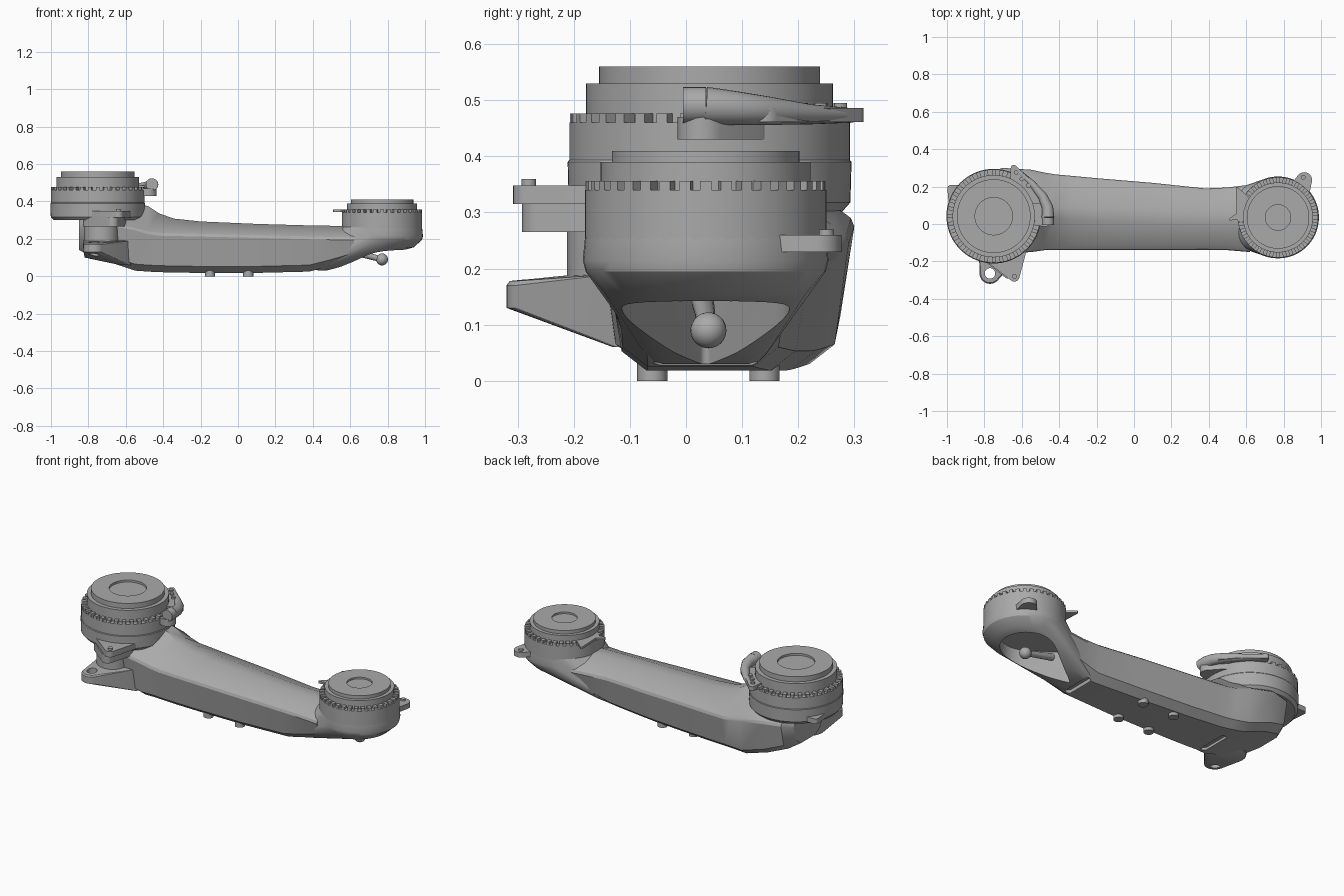
import bpy, bmesh
from math import sin, cos, pi, radians
from mathutils import Matrix, Vector

if "Cube" in bpy.data.objects:
    bpy.data.objects.remove(bpy.data.objects["Cube"])

metal = bpy.data.materials.new("grey_metal")
metal.use_nodes = True
GREY = (0.4, 0.4, 0.4, 1)
metal.diffuse_color = GREY
metal.node_tree.nodes["Principled BSDF"].inputs["Base Color"].default_value = GREY


def finish(name, bm, angle=30):
    """Turn a bmesh into a shaded object."""
    bmesh.ops.recalc_face_normals(bm, faces=bm.faces)
    mesh = bpy.data.meshes.new(name)
    bm.to_mesh(mesh)
    bm.free()
    mesh.materials.append(metal)
    ob = bpy.data.objects.new(name, mesh)
    bpy.context.collection.objects.link(ob)
    shade(mesh, angle)
    return ob


def shade(mesh, angle=30):
    for p in mesh.polygons:
        p.use_smooth = True
    mesh.set_sharp_from_angle(angle=radians(angle))


def circle(x, y, z, r, n=32):
    return [Vector((x + r * cos(2 * pi * i / n), y + r * sin(2 * pi * i / n), z)) for i in range(n)]


def hull(name, discs, n=32, angle=30):
    """Convex skin around flat discs (x, y, z, radius)."""
    bm = bmesh.new()
    for d in discs:
        for p in circle(*d, n):
            bm.verts.new(p)
    res = bmesh.ops.convex_hull(bm, input=bm.verts[:])
    junk = {v for v in res["geom_interior"] + res["geom_unused"] if isinstance(v, bmesh.types.BMVert)}
    bmesh.ops.delete(bm, geom=list(junk), context="VERTS")
    bmesh.ops.dissolve_limit(bm, angle_limit=0.01, verts=bm.verts[:], edges=bm.edges[:])
    return finish(name, bm, angle)


def slab(name, z0, z1, discs, n=24):
    """Flat rounded plate around discs (x, y, radius)."""
    return hull(name, [(x, y, z, r) for x, y, r in discs for z in (z0, z1)], n)


def skin(name, rings, angle=30):
    """Loft closed rings of points and cap both ends."""
    bm = bmesh.new()
    loops = [[bm.verts.new(p) for p in ring] for ring in rings]
    for a, b in zip(loops, loops[1:]):
        for i in range(len(a)):
            j = (i + 1) % len(a)
            bm.faces.new((a[i], a[j], b[j], b[i]))
    bm.faces.new(loops[0])
    bm.faces.new(loops[-1])
    return finish(name, bm, angle)


def lathe(name, x, y, profile):
    return skin(name, [circle(x, y, z, r, 72) for r, z in profile])


def cut(ob, cutter):
    mod = ob.modifiers.new("cut", "BOOLEAN")
    mod.operation, mod.solver, mod.object = "DIFFERENCE", "EXACT", cutter
    graph = bpy.context.evaluated_depsgraph_get()
    mesh = bpy.data.meshes.new_from_object(ob.evaluated_get(graph))
    ob.modifiers.clear()
    ob.data = mesh
    shade(mesh)


def drop(ob):
    bpy.data.objects.remove(ob)


def teeth(name, x, y, r, z, count=36):
    """Ring of small square teeth."""
    bm = bmesh.new()
    for i in range(count):
        m = (Matrix.Translation((x, y, z)) @ Matrix.Rotation(2 * pi * i / count, 4, "Z")
             @ Matrix.Translation((r, 0, 0)) @ Matrix.Diagonal((0.03, 0.02, 0.016, 1)))
        bmesh.ops.create_cube(bm, size=1, matrix=m)
    finish(name, bm)


def ball(name, pos, r):
    bm = bmesh.new()
    bmesh.ops.create_uvsphere(bm, u_segments=24, v_segments=16, radius=r, matrix=Matrix.Translation(pos))
    finish(name, bm)


def rod(name, points):
    """Round bar through (x, y, z, radius) points."""
    rings = []
    for i, (*p, r) in enumerate(points):
        a, b = points[max(i - 1, 0)], points[min(i + 1, len(points) - 1)]
        q = (Vector(b[:3]) - Vector(a[:3])).to_track_quat("Z", "Y")
        rings.append([Vector(p) + q @ v for v in circle(0, 0, 0, r, 20)])
    skin(name, rings, 40)


# Arm beam: x, front y, back y, bottom z, shoulder z, ridge z
def section(x, f, b, lo, sh, top):
    half = [(0.07, lo), (0.025, lo + 0.035), (0, sh - 0.015), (0.006, sh), (0.03, sh + 0.018)]
    mid = (f + b) / 2
    front = [(x, f + d, z) for d, z in half] + [(x, mid - 0.035, top)]
    back = [(x, b - d, z) for d, z in half] + [(x, mid + 0.035, top)]
    return front + back[::-1]


beam = skin("arm_beam", [section(*s) for s in (
    (-0.85, -0.07, 0.21, 0.14, 0.27, 0.31),
    (-0.81, -0.13, 0.27, 0.12, 0.29, 0.34),
    (-0.7, -0.16, 0.3, 0.08, 0.29, 0.38),
    (-0.55, -0.15, 0.29, 0.03, 0.26, 0.39),
    (-0.48, -0.14, 0.275, 0.025, 0.24, 0.375),
    (-0.42, -0.14, 0.265, 0.022, 0.232, 0.335),
    (-0.34, -0.14, 0.258, 0.02, 0.23, 0.308),
    (-0.2, -0.14, 0.245, 0.018, 0.227, 0.293),
    (0.1, -0.14, 0.22, 0.018, 0.22, 0.28),
    (0.38, -0.138, 0.19, 0.025, 0.213, 0.272),
    (0.5, -0.14, 0.195, 0.055, 0.21, 0.27),
    (0.62, -0.15, 0.21, 0.09, 0.21, 0.27))], 35)

# Cup under the small joint, with its hollow
SX, SY = 0.77, 0.035
cup = hull("small_joint_cup", [
    (SX, SY, 0.265, 0.214), (SX, SY, 0.215, 0.219), (SX, SY, 0.195, 0.214),
    (0.76, SY, 0.155, 0.18), (0.45, SY, 0.05, 0.11), (0.38, SY, 0.03, 0.09)], 48, 35)
hollow = hull("hollow_cutter", [
    (0.745, SY, -0.1, 0.165), (0.745, SY, 0.2, 0.145), (0.46, SY, -0.1, 0.01), (0.5, SY, 0.2, 0.01)])
for ob in (beam, cup):
    cut(ob, hollow)
drop(hollow)
ball("hollow_ball", (0.77, 0.04, 0.09), 0.032)
rod("hollow_stem", [(0.58, 0.03, 0.14, 0.02), (0.77, 0.04, 0.09, 0.015)])

# Slots across the underside
for x, z in ((0.41, 0.03), (-0.51, 0.025)):
    slot = slab("slot_cutter", z - 0.05, z + 0.018, [(x, -0.04, 0.018), (x, 0.11, 0.018)])
    for ob in (beam, cup):
        cut(ob, slot)
    drop(slot)

# Stepped joint heads with toothed rims and dished tops
BX, BY = -0.75, 0.042
lathe("large_joint", BX, BY, [
    (0.1, 0.3), (0.235, 0.3), (0.251, 0.318), (0.253, 0.39), (0.25, 0.394), (0.25, 0.46), (0.22, 0.46),
    (0.22, 0.53), (0.197, 0.53), (0.197, 0.56), (0.1, 0.56), (0.1, 0.548)])
teeth("large_joint_teeth", BX, BY, 0.234, 0.468)
lathe("small_joint", SX, SY, [
    (0.1, 0.25), (0.215, 0.25), (0.215, 0.34), (0.187, 0.34), (0.187, 0.39),
    (0.167, 0.39), (0.167, 0.41), (0.068, 0.41), (0.068, 0.4)])
teeth("small_joint_teeth", SX, SY, 0.199, 0.348)

# Clevis on the front of the large joint
slab("upper_lug", 0.315, 0.348, [(-0.64, -0.28, 0.028), (-0.77, -0.14, 0.06), (-0.61, -0.12, 0.04)])
slab("upper_lug_rib", 0.265, 0.316, [(-0.67, -0.26, 0.032), (-0.76, -0.14, 0.07), (-0.64, -0.12, 0.04)])
slab("upper_lug_pin", 0.34, 0.36, [(-0.64, -0.28, 0.013)])
slab("clevis_post", 0.14, 0.3, [(-0.73, -0.12, 0.092)])
lug = hull("lower_lug", [
    (-0.77, -0.264, 0.178, 0.05), (-0.77, -0.264, 0.17, 0.056), (-0.77, -0.264, 0.13, 0.056),
    (-0.74, -0.1, 0.1, 0.08), (-0.74, -0.1, 0.19, 0.09), (-0.6, -0.1, 0.06, 0.03), (-0.6, -0.11, 0.19, 0.03)])
bore = slab("bore_cutter", 0, 0.25, [(-0.77, -0.264, 0.028)])
cut(lug, bore)
drop(bore)

# Lug behind the large joint
slab("rear_lug", 0.315, 0.345, [(-0.98, 0.19, 0.018), (-0.9, 0.16, 0.05), (-0.97, 0.1, 0.02)])

# Clamp lever around the large joint
rod("clamp_lever", [
    (-0.46, 0.035, 0.49, 0.034), (-0.462, 0.09, 0.486, 0.03), (-0.49, 0.15, 0.481, 0.025),
    (-0.55, 0.22, 0.475, 0.018), (-0.635, 0.295, 0.473, 0.013)])
rod("clamp_knob", [(-0.46, -0.005, 0.491, 0.033), (-0.46, 0.036, 0.491, 0.033)])
slab("clamp_plate", 0.461, 0.486, [(-0.643, 0.3, 0.016), (-0.49, 0.14, 0.03), (-0.62, 0.15, 0.05)])
slab("clamp_foot", 0.43, 0.47, [(-0.48, 0.03, 0.045), (-0.55, 0.1, 0.05)])
for x, y in ((-0.63, 0.275), (-0.6, 0.24), (-0.565, 0.205)):
    slab("clamp_stud", 0.48, 0.495, [(x, y, 0.012)], 12)

# Small joint tab and side lug
slab("small_joint_tab", 0.343, 0.356, [(0.515, 0.025, 0.006), (0.6, 0.06, 0.03)])
slab("small_joint_tab", 0.343, 0.356, [(0.55, 0.192, 0.006), (0.57, 0.03, 0.02), (0.62, 0.1, 0.03)])
slab("side_lug", 0.23, 0.26, [(0.91, 0.235, 0.042), (0.86, 0.13, 0.07)])
slab("side_lug_pin", 0.25, 0.27, [(0.905, 0.25, 0.013)])

# Feet under the beam
for x in (-0.15, 0.055):
    for y in (-0.06, 0.14):
        slab("foot", 0, 0.06, [(x, y, 0.027)], 16)
